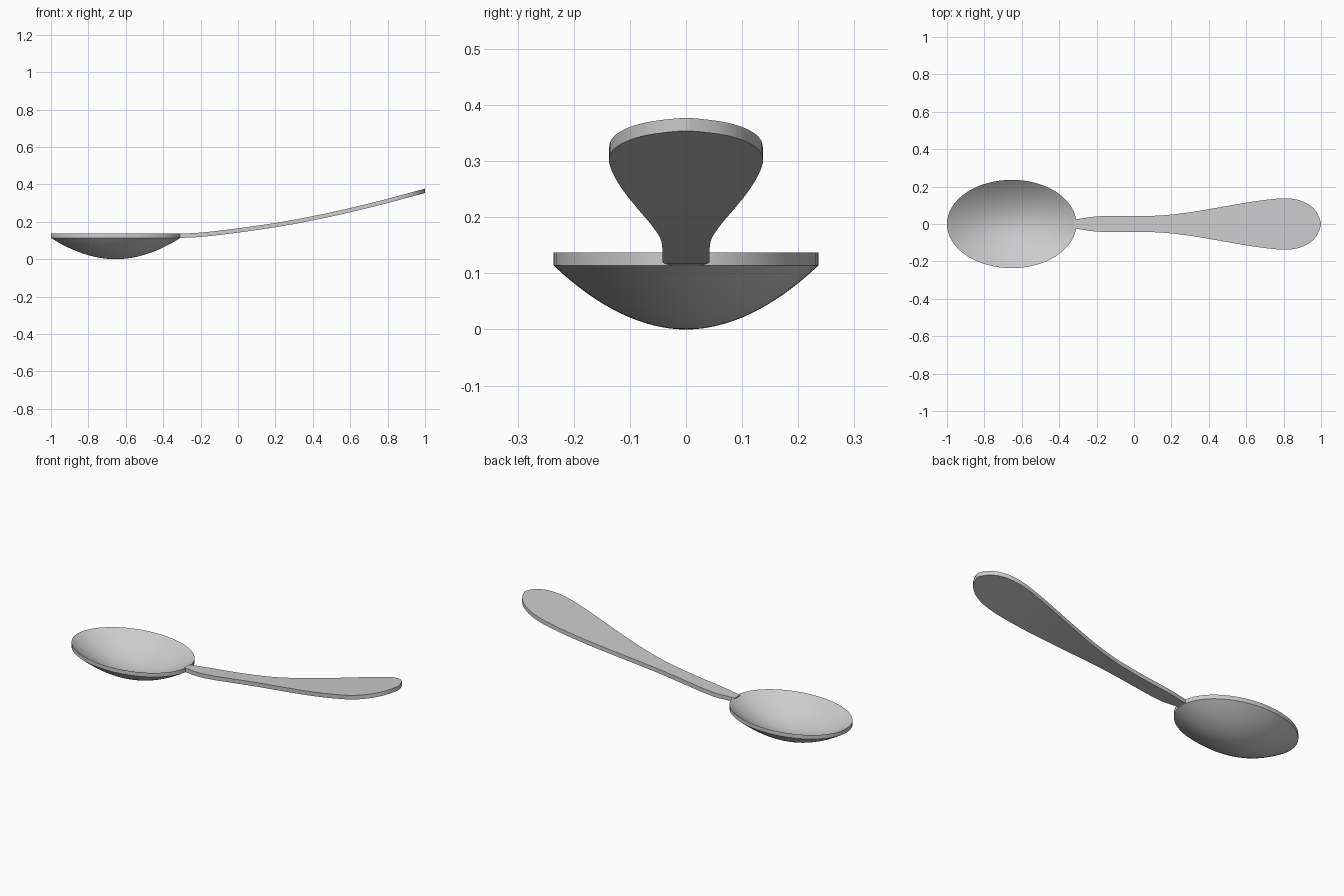
import bpy, bmesh, math

if "Cube" in bpy.data.objects:
    bpy.data.objects.remove(bpy.data.objects["Cube"])

T = 0.023  # sheet thickness
metal = bpy.data.materials.new("brushed_grey_metal")
metal.diffuse_color = (0.6, 0.6, 0.61, 1)
metal.use_nodes = True
metal.node_tree.nodes["Principled BSDF"].inputs["Base Color"].default_value = metal.diffuse_color


def finish(name, bm):
    bmesh.ops.remove_doubles(bm, verts=bm.verts, dist=1e-5)
    bmesh.ops.recalc_face_normals(bm, faces=bm.faces)
    me = bpy.data.meshes.new(name)
    bm.to_mesh(me)
    bm.free()
    me.materials.append(metal)
    ob = bpy.data.objects.new(name, me)
    bpy.context.collection.objects.link(ob)
    bpy.ops.object.select_all(action='DESELECT')
    ob.select_set(True)
    bpy.context.view_layer.objects.active = ob
    bpy.ops.object.shade_smooth_by_angle(angle=math.radians(40))
    return ob


def curve(pts, x):
    """Smooth cubic through (x, value) points."""
    n = len(pts)
    i = max(k for k in range(n - 1) if pts[k][0] <= x + 1e-9)
    slope = lambda k: ((pts[min(k + 1, n - 1)][1] - pts[max(k - 1, 0)][1])
                       / (pts[min(k + 1, n - 1)][0] - pts[max(k - 1, 0)][0]))
    (x0, a), (x1, b) = pts[i], pts[i + 1]
    h = x1 - x0
    t = (x - x0) / h
    return ((2*t**3 - 3*t*t + 1) * a + (t**3 - 2*t*t + t) * h * slope(i)
            + (3*t*t - 2*t**3) * b + (t**3 - t*t) * h * slope(i + 1))


# bowl: oval paraboloid shell with an upright rim
CX, RX, RY, DEPTH, SEG, RINGS = -0.654, 0.346, 0.236, 0.114, 64, 16
bm = bmesh.new()
profile = [(k / RINGS, 0) for k in range(RINGS + 1)]
profile += [(k / RINGS, T) for k in range(RINGS, -1, -1)]
rings = []
for r, lift in profile:
    z = DEPTH * r ** 1.95 + lift
    rings.append([bm.verts.new((CX + RX * r * math.cos(2 * math.pi * s / SEG),
                                RY * r * math.sin(2 * math.pi * s / SEG), z))
                  for s in range(SEG)])
for a, b in zip(rings, rings[1:]):
    for s in range(SEG):
        t = (s + 1) % SEG
        bm.faces.new((a[s], a[t], b[t], b[s]))
bmesh.ops.remove_doubles(bm, verts=bm.verts, dist=1e-5)
finish("bowl", bm)

# handle: curved strip swept along x with varying half width
width = [(-0.32, 0.024), (-0.27, 0.031), (-0.2, 0.041), (0, 0.042), (0.15, 0.046),
         (0.3, 0.063), (0.45, 0.088), (0.6, 0.114), (0.72, 0.131), (0.8, 0.137),
         (0.87, 0.131), (0.93, 0.107), (0.97, 0.072), (0.99, 0.036), (1.0, 0.006)]
height = [(-0.32, 0.136), (-0.2, 0.142), (0, 0.165), (0.25, 0.202), (0.5, 0.251),
          (0.75, 0.31), (1.0, 0.377)]
xs = [-0.32 + 1.2 * k / 40 for k in range(40)]
xs += [0.88 + 0.12 * math.sin(math.pi / 2 * k / 14) for k in range(15)]
bm = bmesh.new()
sections = []
for x in xs:
    w, z = curve(width, x), curve(height, x)
    sections.append([bm.verts.new((x, y, h)) for y, h in
                     ((-w, z), (0, z), (w, z), (w, z - T), (0, z - T), (-w, z - T))])
for a, b in zip(sections, sections[1:]):
    for i in range(6):
        j = (i + 1) % 6
        bm.faces.new((a[i], a[j], b[j], b[i]))
bm.faces.new(sections[0])
bm.faces.new(sections[-1])
finish("handle", bm)
